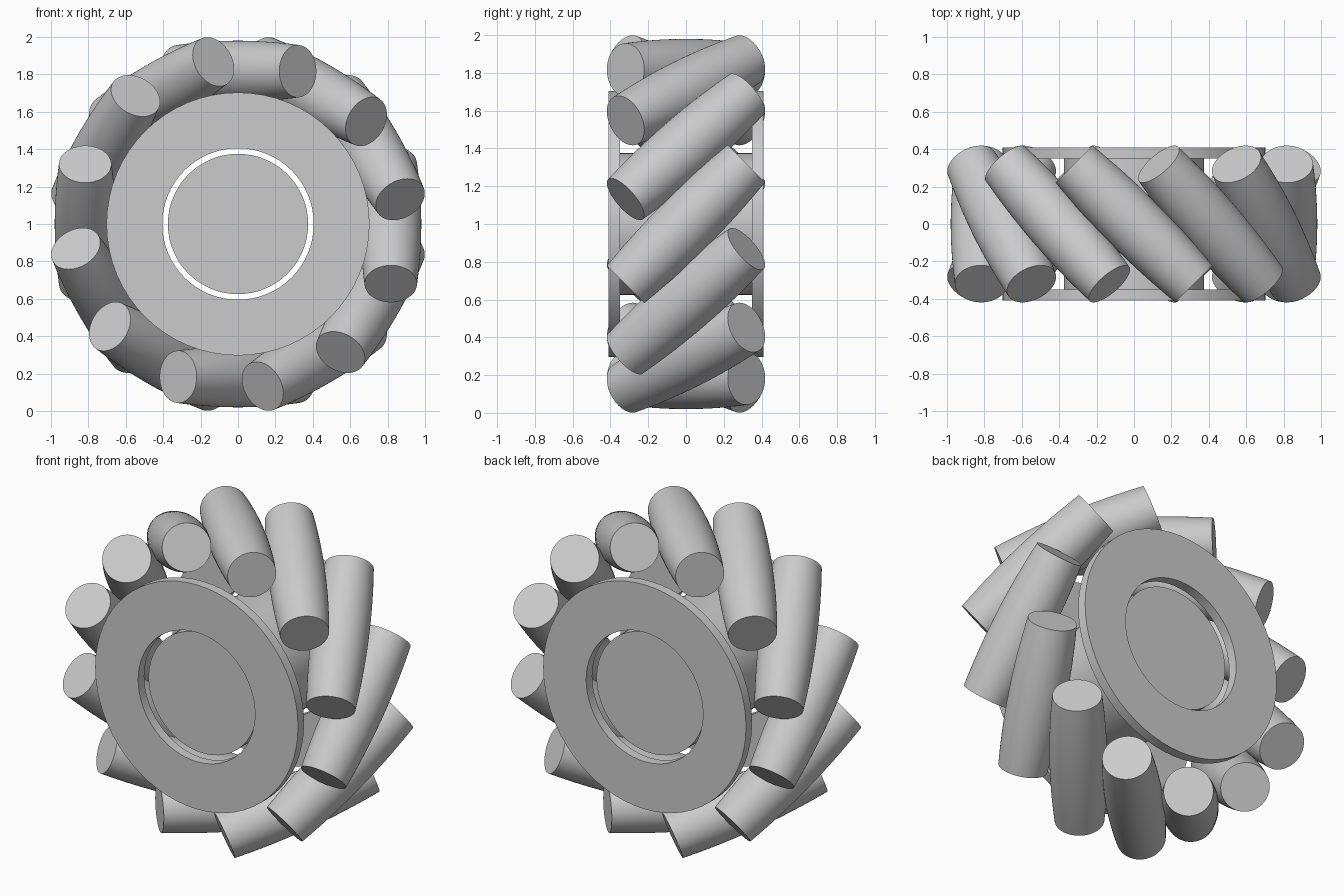
import bpy, bmesh, math
from mathutils import Vector

cube = bpy.data.objects.get("Cube")
if cube:
    bpy.data.objects.remove(cube, do_unlink=True)

CENTRE = Vector((0, 0, 1))
ROLLERS = 12
ORBIT = 0.817        # distance of roller centres from the wheel axis
HALF = 0.4525        # half length of a roller
END_R, MID_R = 0.14, 0.163

grey = bpy.data.materials.new("plain grey")
grey.use_nodes = True
grey.diffuse_color = (0.6, 0.6, 0.6, 1)
grey.node_tree.nodes["Principled BSDF"].inputs["Base Color"].default_value = (0.6, 0.6, 0.6, 1)


def lathe(name, profile, closed=False, steps=64):
    """Spin a (radius, height) profile around z; open profiles get flat caps."""
    bm = bmesh.new()
    rings = []
    for r, h in profile:
        angles = [math.tau * i / steps for i in range(steps)]
        rings.append([bm.verts.new((r * math.cos(a), r * math.sin(a), h)) for a in angles])
    pairs = list(zip(rings, rings[1:]))
    if closed:
        pairs.append((rings[-1], rings[0]))
    else:
        bm.faces.new(rings[0])
        bm.faces.new(rings[-1])
    for a, b in pairs:
        for i in range(steps):
            j = (i + 1) % steps
            bm.faces.new((a[i], a[j], b[j], b[i]))
    bmesh.ops.recalc_face_normals(bm, faces=bm.faces)
    mesh = bpy.data.meshes.new(name)
    bm.to_mesh(mesh)
    bm.free()
    mesh.materials.append(grey)
    mesh.shade_smooth()
    mesh.set_sharp_from_angle(angle=math.radians(35))
    return mesh


def place(name, mesh, location, axis):
    obj = bpy.data.objects.new(name, mesh)
    obj.location = location
    obj.rotation_euler = Vector(axis).to_track_quat('Z', 'Y').to_euler()
    bpy.context.collection.objects.link(obj)
    return obj


# Central hub
place("hub", lathe("hub", [(0.375, -0.35), (0.375, 0.35)]), CENTRE, (0, 1, 0))

# Ring-shaped side plates
plate = lathe("side_plate", [(0.405, -0.03), (0.703, -0.03), (0.703, 0.03), (0.405, 0.03)], closed=True)
for name, y in (("front_plate", -0.38), ("back_plate", 0.38)):
    place(name, plate, CENTRE + Vector((0, y, 0)), (0, 1, 0))

# Barrel rollers, slanted at 45 degrees around the rim
barrel = []
for i in range(17):
    t = i / 8 - 1
    barrel.append((MID_R - (MID_R - END_R) * t * t, HALF * t))
roller = lathe("roller", barrel)
for k in range(ROLLERS):
    a = math.tau * k / ROLLERS
    outward = Vector((math.cos(a), 0, math.sin(a)))
    tangent = Vector((-math.sin(a), 0, math.cos(a)))
    place(f"roller_{k + 1}", roller, CENTRE + outward * ORBIT, tangent + Vector((0, 1, 0)))
